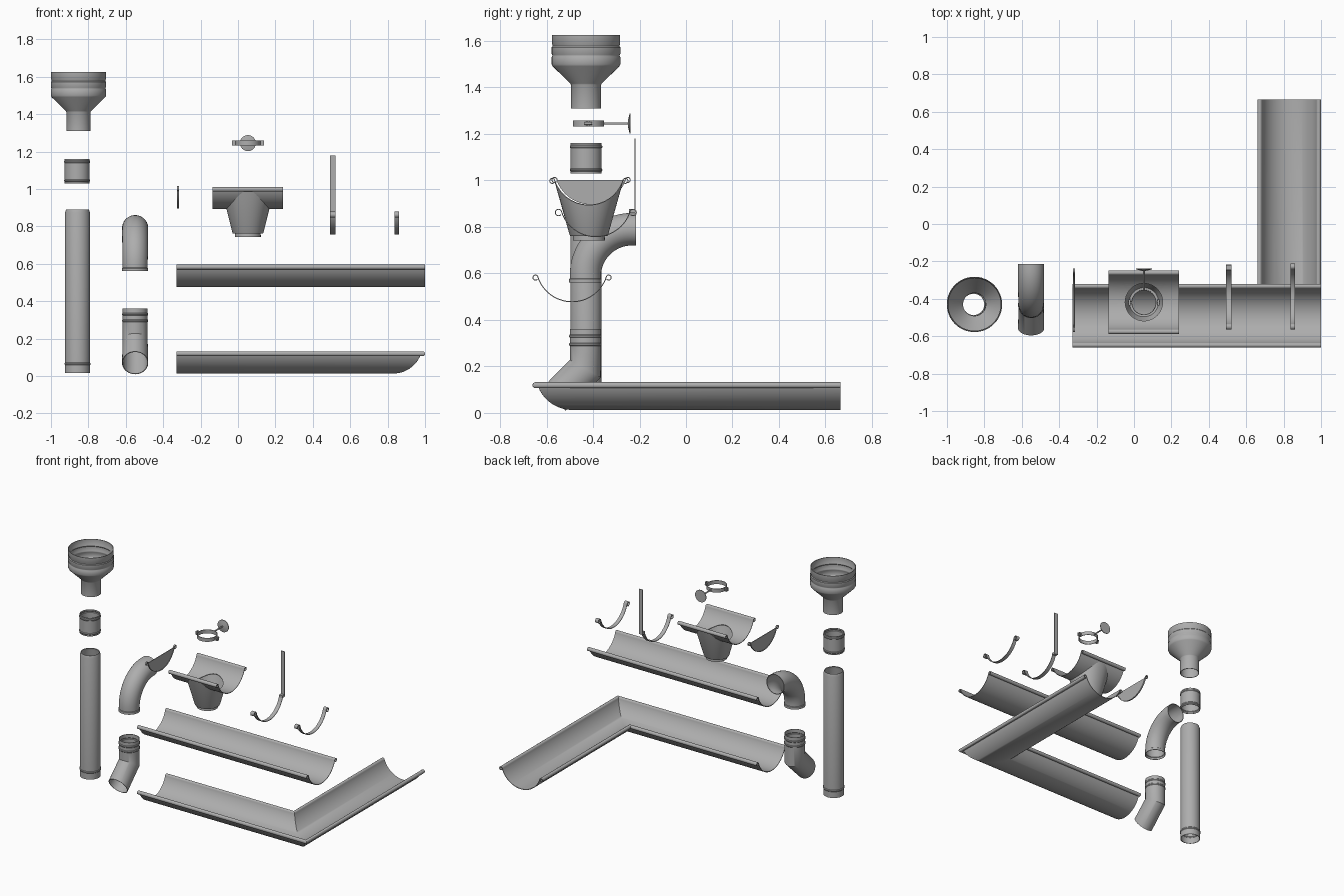
import bpy
import bmesh
from math import sin, cos, pi, radians, sqrt

if "Cube" in bpy.data.objects:
    bpy.data.objects.remove(bpy.data.objects["Cube"])

grey = bpy.data.materials.new("galvanised grey")
grey.use_nodes = True
grey.diffuse_color = (0.42, 0.42, 0.42, 1)
grey.node_tree.nodes["Principled BSDF"].inputs["Base Color"].default_value = (0.42, 0.42, 0.42, 1)

SIDES = 48
PIPE = 0.065


def finish(name, bm, thickness=0, angle=35):
    bmesh.ops.recalc_face_normals(bm, faces=bm.faces)
    mesh = bpy.data.meshes.new(name)
    bm.to_mesh(mesh)
    bm.free()
    mesh.materials.append(grey)
    obj = bpy.data.objects.new(name, mesh)
    bpy.context.collection.objects.link(obj)
    bpy.ops.object.select_all(action='DESELECT')
    obj.select_set(True)
    bpy.context.view_layer.objects.active = obj
    if thickness:
        mod = obj.modifiers.new("sheet", 'SOLIDIFY')
        mod.thickness = thickness
        mod.offset = 0
        bpy.ops.object.modifier_apply(modifier=mod.name)
    bpy.ops.object.shade_smooth_by_angle(angle=radians(angle))
    return obj


def skin(name, rows, closed, thickness=0.004):
    """Sheet metal surface through rows of points."""
    bm = bmesh.new()
    rows = [[bm.verts.new(p) for p in row] for row in rows]
    for a, b in zip(rows, rows[1:]):
        n = len(a)
        for i in range(n if closed else n - 1):
            j = (i + 1) % n
            bm.faces.new((a[i], a[j], b[j], b[i]))
    return finish(name, bm, thickness)


def lathe(name, x, y, profile):
    rows = [[(x + r * cos(2 * pi * i / SIDES), y + r * sin(2 * pi * i / SIDES), z)
             for i in range(SIDES)] for r, z in profile]
    return skin(name, rows, True)


def bent_pipe(name, x, rings):
    """Pipe in the yz plane; each ring is y, z, tilt, radius, stretch."""
    rows = []
    for y, z, t, r, s in rings:
        rows.append([(x + r * cos(f), y + s * r * sin(f) * cos(t), z + s * r * sin(f) * sin(t))
                     for f in (2 * pi * i / SIDES for i in range(SIDES))])
    return skin(name, rows, True)


def beads(z_list, r=PIPE, bump=0.003):
    """Raised ribs around a pipe."""
    return [(r + b, z + d) for z in z_list
            for b, d in ((0, -0.006), (bump, -0.002), (bump, 0.002), (0, 0.006))]


R_GUTTER = 0.155


def gutter_profile(left_curl=True, right_curl=True, curl=0.011):
    """Trough cross-section with rolled lips; bottom at zero height."""
    end = radians(70.8)
    pts = [(R_GUTTER * sin(a), R_GUTTER * (1 - cos(a)))
           for a in (-end + 2 * end * i / 32 for i in range(33))]
    u, v = pts[-1]
    roll = [(u + curl - curl * cos(a), v + curl * sin(a))
            for a in (radians(320) * i / 14 for i in range(1, 15))]
    if right_curl:
        pts = pts + roll
    if left_curl:
        pts = [(-p, q) for p, q in reversed(roll)] + pts
    return pts


def along_x(name, x0, x1, y, z, profile, thickness=0.004):
    return skin(name, [[(x, y + u, z + v) for u, v in profile] for x in (x0, x1)], False, thickness)


def box(bm, lo, hi):
    vs = bmesh.ops.create_cube(bm, size=1)["verts"]
    for v in vs:
        v.co = [(a + b) / 2 + c * (b - a) for a, b, c in zip(lo, hi, v.co)]


def rod(bm, x, z, y0, y1, r0, r1):
    """Capped round bar running along y."""
    ends = [[bm.verts.new((x + r * cos(2 * pi * i / 24), y, z + r * sin(2 * pi * i / 24)))
             for i in range(24)] for y, r in ((y0, r0), (y1, r1))]
    for i in range(24):
        j = (i + 1) % 24
        bm.faces.new((ends[0][i], ends[0][j], ends[1][j], ends[1][i]))
    for e in ends:
        bm.faces.new(e)


# Straight gutter and mitred corner gutter
lip = gutter_profile()
along_x("straight_gutter", -0.33, 1.0, -0.49, 0.478, lip)
skin("corner_gutter", [
    [(-0.33, -0.49 + u, 0.015 + v) for u, v in lip],
    [(0.83 - u, -0.49 + u, 0.015 + v) for u, v in lip],
    [(0.83 - u, 0.665, 0.015 + v) for u, v in lip]], False)

# Outlet: short trough with a hole, tapered funnel and spigot
OX, OY, OZ = 0.053, -0.418, 0.894
trough = along_x("outlet_trough", OX - 0.188, OX + 0.188, OY, OZ, lip)
bpy.ops.mesh.primitive_cylinder_add(vertices=SIDES, radius=0.1, depth=0.2, location=(OX, OY, OZ))
cutter = bpy.context.object
cutter.hide_render = True
hole = trough.modifiers.new("hole", 'BOOLEAN')
hole.operation = 'DIFFERENCE'
hole.object = cutter
bpy.context.view_layer.objects.active = trough
bpy.ops.object.modifier_apply(modifier="hole")
bpy.data.objects.remove(cutter)

turn = [2 * pi * i / SIDES for i in range(SIDES)]
rim = []
for a in turn:
    v = 0.145 * sin(a)
    rim.append((OX + 0.113 * cos(a), OY + v, OZ + R_GUTTER - sqrt(R_GUTTER ** 2 - v ** 2)))
rings = [[(OX + r * cos(a), OY + r * sin(a), z) for a in turn]
         for r, z in ((0.081, 0.767), (0.079, 0.763), (0.067, 0.762), (0.067, 0.742))]
skin("outlet_funnel", [rim] + rings, True)

# End cap: flat plate with a matching rim
CX, CY, CZ = -0.32, -0.408, 0.898
along_x("end_cap_rim", CX - 0.005, CX + 0.005, CY, CZ, lip)
bm = bmesh.new()
face = bm.faces.new([bm.verts.new((CX, CY + u, CZ + v)) for u, v in gutter_profile(False, False)])
finish("end_cap_plate", bm, 0.004)

# Gutter brackets: one with a tall strap, one plain
along_x("strap_bracket_hook", 0.492, 0.52, -0.388, 0.758, gutter_profile(True, False, 0.014))
bm = bmesh.new()
box(bm, (0.492, -0.222, 0.875), (0.52, -0.217, 1.18))
box(bm, (0.492, -0.245, 0.86), (0.52, -0.217, 0.876))
finish("strap_bracket_strap", bm)
along_x("plain_bracket", 0.836, 0.862, -0.388, 0.758, gutter_profile(True, True, 0.014))

# Rain hopper with banded bowl
lathe("hopper", -0.853, -0.43, [
    (0.063, 1.31), (0.063, 1.412), (0.066, 1.418), (0.142, 1.492), (0.146, 1.5),
    (0.146, 1.53), (0.143, 1.535), (0.143, 1.54), (0.146, 1.545), (0.146, 1.572),
    (0.142, 1.577), (0.142, 1.582), (0.145, 1.587), (0.145, 1.625)])

# Pipe joiner and downpipe
lathe("pipe_joiner", -0.86, -0.43, [(PIPE, 1.03)] + beads([1.045, 1.145]) + [(PIPE, 1.16)])
lathe("downpipe", -0.858, -0.43,
      [(PIPE, 0.015)] + beads([0.065]) + [(PIPE, 0.872), (PIPE - 0.006, 0.89)])

# Upper elbow: smooth quarter bend with a collar
bend = [(-0.433, 0.56, 0, 0.068, 1), (-0.433, 0.575, 0, 0.068, 1), (-0.433, 0.578, 0, PIPE, 1)]
bend += [(-0.233 - 0.2 * cos(a), 0.59 + 0.2 * sin(a), -a, PIPE + 0.003 * sin(a), 1)
         for a in (pi / 2 * i / 16 for i in range(17))]
bend += [(-0.215, 0.79, -pi / 2, 0.068, 1)]
bent_pipe("upper_elbow", -0.55, bend)

# Lower elbow: mitred shoe
shoe = [(-0.433, 0.36, 0, PIPE, 1)]
shoe += [(-0.433, z, 0, r, 1) for r, z in reversed(beads([0.225 + 0.07, 0.33]))]
shoe += [(-0.433, 0.19, radians(-30), PIPE, 1.15), (-0.557, 0.07, radians(-58), 0.068, 1.03)]
bent_pipe("lower_elbow", -0.55, shoe)

# Pipe clip: ring, side lugs, stem and wall disc
lathe("clip_ring", OX, -0.42, [(PIPE, 1.232), (PIPE, 1.258)])
bm = bmesh.new()
for side in (-1, 1):
    for gap in (-0.006, 0.006):
        y = -0.42 + gap
        xs = sorted((OX + side * 0.064, OX + side * 0.086))
        box(bm, (xs[0], y - 0.002, 1.232), (xs[1], y + 0.002, 1.258))
    rod(bm, OX + side * 0.077, 1.245, -0.436, -0.404, 0.006, 0.006)
rod(bm, OX, 1.245, -0.356, -0.245, 0.005, 0.005)
rod(bm, OX, 1.245, -0.25, -0.243, 0.012, 0.042)
rod(bm, OX, 1.245, -0.243, -0.239, 0.043, 0.043)
finish("clip_fixings", bm)
